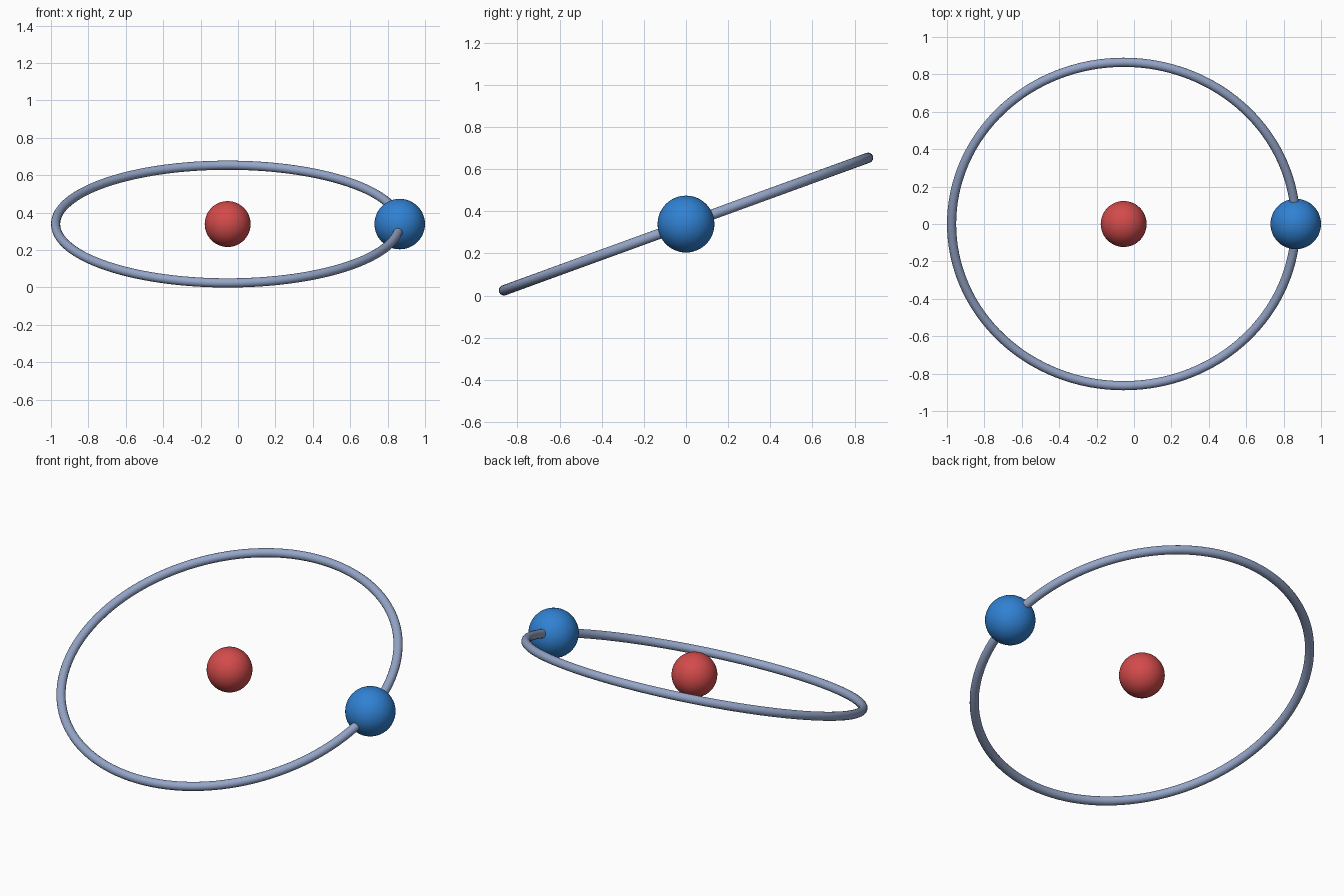
import bpy
from math import radians, sin

if "Cube" in bpy.data.objects:
    bpy.data.objects.remove(bpy.data.objects["Cube"])

TILT = radians(20)
RING, TUBE = 0.920, 0.0245
BLUE_R, RED_R = 0.135, 0.1227
CX = -(BLUE_R - TUBE) / 2
CZ = RING * sin(TILT) + TUBE


def finish(name, color):
    obj = bpy.context.object
    obj.name = name
    bpy.ops.object.shade_smooth()
    mat = bpy.data.materials.new(name + "_paint")
    mat.diffuse_color = (*color, 1)
    mat.use_nodes = True
    mat.node_tree.nodes["Principled BSDF"].inputs["Base Color"].default_value = mat.diffuse_color
    obj.data.materials.append(mat)
    return obj


def ball(name, x, radius, color):
    bpy.ops.mesh.primitive_uv_sphere_add(segments=48, ring_count=24,
                                         radius=radius, location=(x, 0, CZ))
    return finish(name, color)


# tilted orbit ring
bpy.ops.mesh.primitive_torus_add(major_segments=128, minor_segments=16,
                                 major_radius=RING, minor_radius=TUBE,
                                 location=(CX, 0, CZ), rotation=(TILT, 0, 0))
finish("orbit_ring", (0.30, 0.38, 0.58))

# centre ball and the ball threaded on the ring
ball("centre_ball", CX, RED_R, (0.65, 0.07, 0.07))
ball("orbiting_ball", CX + RING, BLUE_R, (0.03, 0.22, 0.65))
